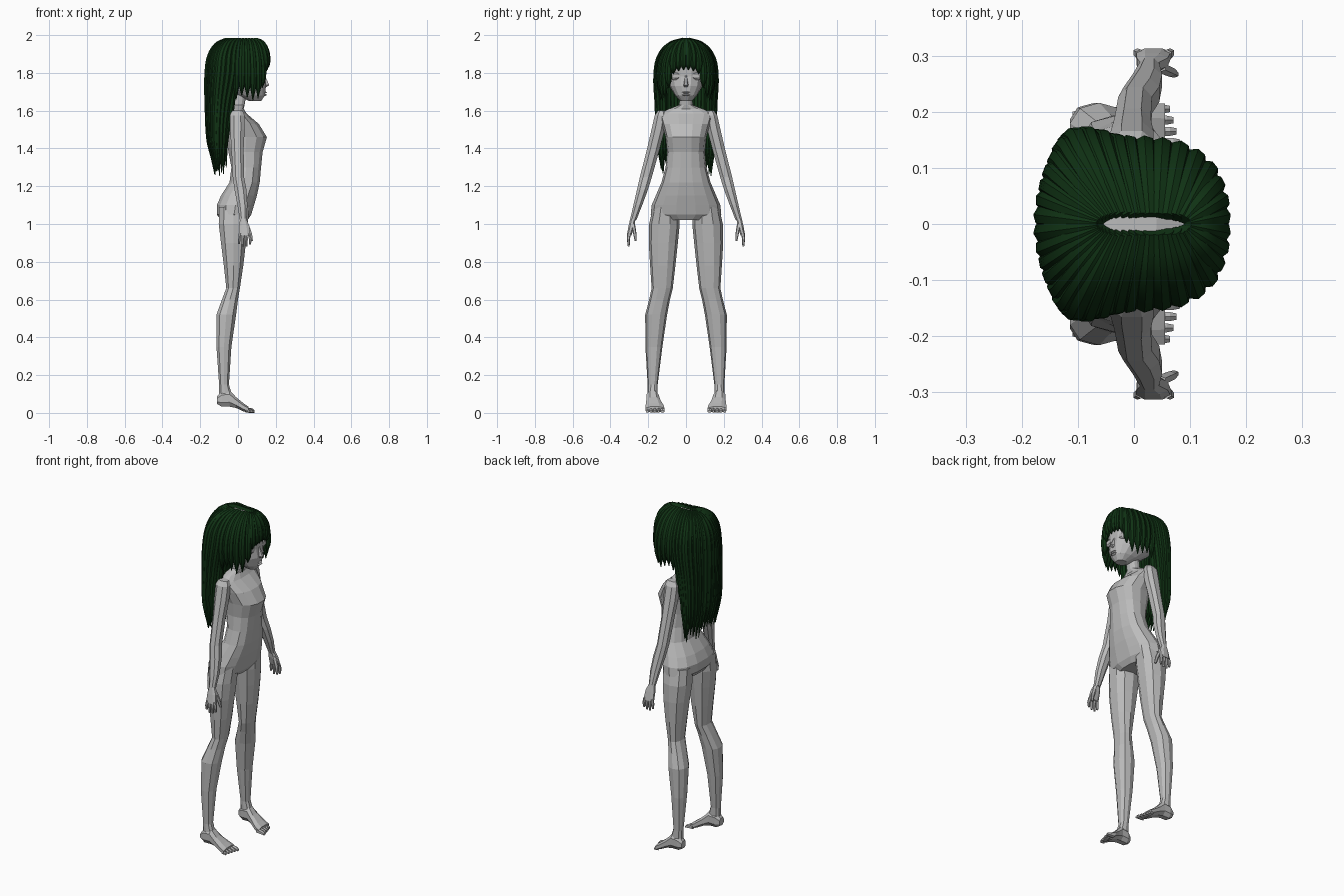
import bpy, bmesh, math, random
random.seed(4)

def material(name, rgb):
    m = bpy.data.materials.new(name)
    m.diffuse_color = (*rgb, 1)
    return m

SKIN = material("plain grey", (0.5, 0.5, 0.5))
GREEN = material("dark green", (0.005, 0.032, 0.007))

def loft(name, sections, n=10, axis='z', mirror=False, power=0.85):
    """Rings along z: (z, x0, x1, y0, y1), or along x: (x, y0, y1, z0, z1)."""
    bm = bmesh.new()
    rings = []
    for s, a0, a1, b0, b1 in sections:
        ring = []
        for i in range(n):
            t = 2 * math.pi * (i + 0.5) / n
            c, d = math.cos(t), math.sin(t)
            a = (a0 + a1) / 2 + (a1 - a0) / 2 * math.copysign(abs(c) ** power, c) / math.cos(math.pi / n) ** power
            b = (b0 + b1) / 2 + (b1 - b0) / 2 * math.copysign(abs(d) ** power, d)
            ring.append(bm.verts.new((a, b, s) if axis == 'z' else (s, a, b)))
        rings.append(ring)
    for r, q in zip(rings, rings[1:]):
        for i in range(n):
            j = (i + 1) % n
            bm.faces.new((r[i], r[j], q[j], q[i]))
    bm.faces.new(rings[0])
    bm.faces.new(rings[-1])
    bmesh.ops.recalc_face_normals(bm, faces=bm.faces)
    me = bpy.data.meshes.new(name)
    bm.to_mesh(me)
    bm.free()
    me.materials.append(SKIN)
    ob = bpy.data.objects.new(name, me)
    bpy.context.collection.objects.link(ob)
    if mirror:
        mod = ob.modifiers.new("mirror", 'MIRROR')
        mod.use_axis = (False, True, False)
        mod.use_mirror_merge = False
    return ob

def centred(rows):
    return [(z, a, b, -w, w) for z, a, b, w in rows]

# Torso with neck
loft("torso", centred([
    (1.02, -0.09, 0.05, 0.12), (1.05, -0.112, 0.07, 0.187), (1.10, -0.112, 0.085, 0.182),
    (1.15, -0.09, 0.1, 0.16), (1.22, -0.045, 0.115, 0.13), (1.30, -0.035, 0.122, 0.108),
    (1.38, -0.05, 0.13, 0.1), (1.46, -0.065, 0.153, 0.108), (1.53, -0.07, 0.11, 0.128),
    (1.585, -0.055, 0.045, 0.145), (1.61, -0.045, 0.03, 0.09), (1.63, -0.03, 0.035, 0.036),
    (1.72, -0.02, 0.05, 0.034)]), 14)

# Head and facial features
loft("head", centred([
    (1.65, 0.06, 0.122, 0.028), (1.68, 0.0, 0.142, 0.058), (1.73, -0.07, 0.148, 0.088),
    (1.78, -0.11, 0.14, 0.1), (1.83, -0.13, 0.143, 0.115), (1.90, -0.12, 0.13, 0.11),
    (1.95, -0.08, 0.09, 0.07), (1.97, -0.03, 0.04, 0.03)]), 14)
loft("nose", centred([(1.725, 0.13, 0.15, 0.012), (1.735, 0.13, 0.166, 0.013),
                      (1.785, 0.12, 0.143, 0.006)]), 6)
for k, z in enumerate((1.684, 1.697)):
    loft(("lower_lip", "upper_lip")[k], centred([
        (z - 0.006, 0.12, 0.144, 0.014), (z, 0.12, 0.154, 0.022), (z + 0.005, 0.12, 0.146, 0.016)]), 8)
loft("eyelid", [(0.09, 0.025, 0.082, 1.757, 1.808), (0.129, 0.028, 0.08, 1.762, 1.803),
                (0.137, 0.035, 0.068, 1.772, 1.796)], 8, 'x', True)

# Legs
loft("leg", [
    (1.09, -0.1, 0.06, 0.04, 0.175), (1.0, -0.102, 0.052, 0.033, 0.195), (0.9, -0.09, 0.042, 0.043, 0.197),
    (0.78, -0.075, 0.028, 0.056, 0.19), (0.66, -0.062, 0.01, 0.07, 0.182), (0.60, -0.085, 0.0, 0.085, 0.195),
    (0.52, -0.114, -0.01, 0.1, 0.216), (0.35, -0.114, -0.035, 0.125, 0.215),
    (0.15, -0.1, -0.048, 0.15, 0.203), (0.09, -0.1, -0.03, 0.15, 0.205)], 10, mirror=True)

# Feet and toes
loft("foot", [
    (-0.11, 0.16, 0.2, 0.045, 0.09), (-0.085, 0.148, 0.208, 0.03, 0.12), (-0.045, 0.146, 0.208, 0.03, 0.125),
    (-0.01, 0.135, 0.21, 0.024, 0.085), (0.03, 0.118, 0.214, 0.006, 0.052),
    (0.055, 0.114, 0.215, 0.002, 0.034)], 8, 'x', True)
for i in range(5):
    y, tip, w = 0.125 + 0.02 * i, 0.088 - 0.006 * i, 0.011 if i == 0 else 0.008
    loft("toe_%d" % (i + 1), [(0.04, y - w, y + w, 0.002, 0.03), (tip - 0.012, y - w, y + w, 0.001, 0.024),
                              (tip, y - w * 0.7, y + w * 0.7, 0.0, 0.014)], 6, 'x', True)

# Arms
loft("arm", [
    (1.6, -0.03, 0.025, 0.11, 0.15), (1.575, -0.043, 0.035, 0.1, 0.168), (1.5, -0.042, 0.035, 0.11, 0.185),
    (1.4, -0.035, 0.03, 0.136, 0.208), (1.25, -0.028, 0.032, 0.178, 0.246), (1.18, -0.018, 0.045, 0.2, 0.262),
    (1.1, -0.003, 0.05, 0.23, 0.28), (1.02, 0.01, 0.045, 0.262, 0.298)], 8, mirror=True)

# Hands and fingers
loft("palm", [(1.03, 0.012, 0.043, 0.265, 0.296), (0.99, 0.005, 0.06, 0.272, 0.305),
              (0.94, 0.004, 0.066, 0.288, 0.314)], 8, mirror=True)
for i, tip in enumerate((0.895, 0.88, 0.882, 0.892)):
    x, d = 0.012 + 0.0155 * i, 0.004 * (i - 1.5)
    loft("finger_%d" % (i + 1), [
        (0.95, x - 0.008, x + 0.008, 0.291, 0.311), (0.92, x + d - 0.007, x + d + 0.007, 0.297, 0.313),
        (tip, x + d - 0.005, x + d + 0.005, 0.298, 0.308)], 6, mirror=True)
loft("thumb", [(1.0, 0.03, 0.056, 0.27, 0.29), (0.95, 0.054, 0.074, 0.262, 0.28),
               (0.91, 0.066, 0.079, 0.261, 0.272)], 6, mirror=True)

# Hair: tapered locks that fan out from the crown
def hair(name, locks):
    cu = bpy.data.curves.new(name, 'CURVE')
    cu.dimensions = '3D'
    cu.bevel_depth = 1.0
    cu.bevel_resolution = 2
    cu.resolution_u = 4
    cu.use_fill_caps = True
    cu.materials.append(GREEN)
    for pts in locks:
        sp = cu.splines.new('BEZIER')
        sp.bezier_points.add(len(pts) - 1)
        for bp, (x, y, z, r) in zip(sp.bezier_points, pts):
            bp.co, bp.radius = (x, y, z), r
            bp.handle_left_type = bp.handle_right_type = 'AUTO'
    ob = bpy.data.objects.new(name, cu)
    bpy.context.collection.objects.link(ob)
    bpy.ops.object.select_all(action='DESELECT')
    bpy.context.view_layer.objects.active = ob
    ob.select_set(True)
    bpy.ops.object.convert(target='MESH')
    bpy.ops.object.shade_smooth_by_angle()

def crown(x, y, z=1.81, height=0.165):
    """Arc from the parting line down to the widest point of the lock."""
    sx = 0.02 + x * 0.45
    pts = []
    for deg in (6, 35, 62, 90):
        s, c = math.sin(math.radians(deg)), math.cos(math.radians(deg))
        pts.append((sx + (x - sx) * s, y * s, z + height * c, 0.012 + 0.009 * s))
    return pts

FRINGE = [(0.152, 0.013, 1.815), (0.15, 0.04, 1.81), (0.142, 0.068, 1.795), (0.13, 0.093, 1.72),
          (0.108, 0.114, 1.665), (0.08, 0.128, 1.655), (0.05, 0.134, 1.67), (0.02, 0.137, 1.68),
          (-0.01, 0.138, 1.66)]
BACK = [(-0.03, 0.14), (-0.055, 0.147), (-0.08, 0.152), (-0.1, 0.15), (-0.115, 0.135), (-0.127, 0.113),
        (-0.138, 0.09), (-0.146, 0.066), (-0.152, 0.042), (-0.156, 0.014)]

fringe, back, under = [], [], []
for side in (1, -1):
    for x, y, tip in FRINGE:
        z = max(1.8, tip + 0.055)
        m = (z + tip) / 2
        fringe.append(crown(x, side * y, z, 1.975 - z)
                      + [(x, side * y * 0.99, m, 0.017), (x * 0.98, side * y * 0.97, tip, 0.002)])
    for x, y in BACK:
        tip = 1.25 + random.random() * 0.06
        mx, tx = x * 0.75 - 0.04, x * 0.4 - 0.065
        back.append(crown(x, side * y) + [
            (mx, side * y * 0.97, 1.62, 0.02), ((mx + tx) / 2 - 0.008, side * y * 0.95, 1.44, 0.017),
            (tx, side * y * 0.87, tip, 0.002)])
        # Shorter inner layer filling the gaps
        tip += 0.03 + random.random() * 0.05
        under.append(crown(x * 0.85, side * y * 0.85, 1.8, 0.15) + [
            (mx + 0.025, side * y * 0.85, 1.62, 0.02), (tx * 0.9 + 0.005, side * y * 0.83, 1.46, 0.017),
            (tx + 0.015, side * y * 0.78, tip, 0.002)])
hair("hair_fringe", fringe)
hair("hair_back", back)
hair("hair_under_layer", under)
